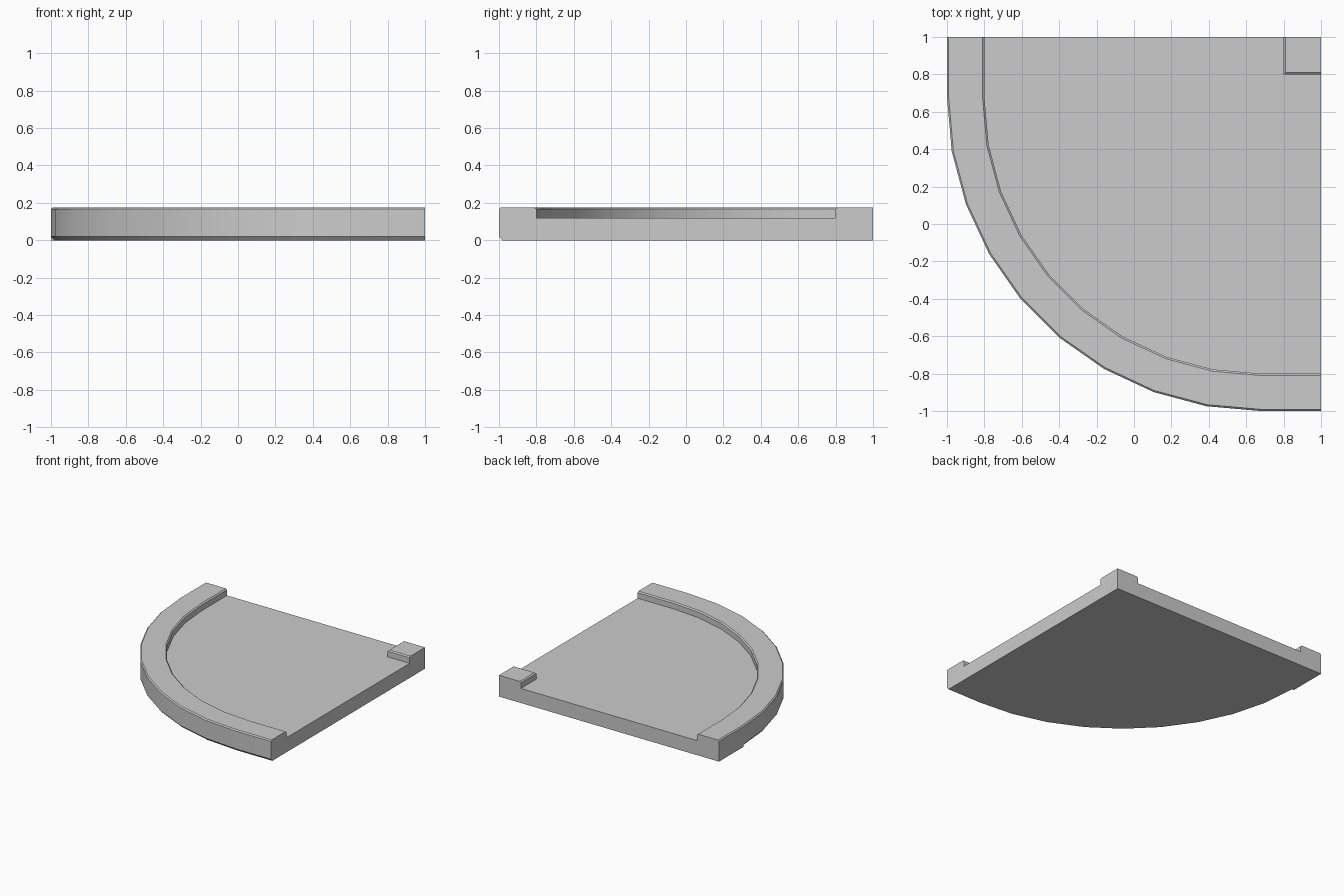
import bpy, bmesh, math

if "Cube" in bpy.data.objects:
    bpy.data.objects.remove(bpy.data.objects["Cube"])

C, R = 0.68, 1.68          # arc centre (C, C) and outer radius
FLOOR, TOP = 0.12, 0.175
CH = 0.009                 # small edge chamfer


def finish(bm, name):
    bmesh.ops.remove_doubles(bm, verts=bm.verts[:], dist=1e-5)
    bmesh.ops.dissolve_degenerate(bm, dist=1e-5, edges=bm.edges[:])
    bmesh.ops.recalc_face_normals(bm, faces=bm.faces[:])
    me = bpy.data.meshes.new(name)
    bm.to_mesh(me)
    bm.free()
    ob = bpy.data.objects.new(name, me)
    bpy.context.collection.objects.link(ob)
    bpy.ops.object.select_all(action='DESELECT')
    ob.select_set(True)
    bpy.context.view_layer.objects.active = ob
    bpy.ops.object.shade_smooth_by_angle(angle=math.radians(30))
    return ob


def station(kind, angle, bottom):
    """Rim section at one point of the outline, from bottom to floor."""
    prof = [(bottom, 0), (0, 0.02), (0, TOP - CH), (CH, TOP),
            (0.19, TOP), (0.2, TOP - CH), (0.2, FLOOR)]
    if kind == 'left':
        return [(-1 + i, 1, z) for i, z in prof]
    if kind == 'front':
        return [(1, -1 + i, z) for i, z in prof]
    a = math.radians(angle)
    return [(C + (R - i) * math.cos(a), C + (R - i) * math.sin(a), z) for i, z in prof]


# tray: floor, raised curved rim, flat underside
sections = [station('left', 0, 0), station('arc', 180, 0)]
sections += [station('arc', 180 + 10 * k, 0.018) for k in range(10)]
sections += [station('front', 0, 0.018)]
bm = bmesh.new()
rows = [[bm.verts.new(p) for p in s] for s in sections]
for a, b in zip(rows, rows[1:]):
    for j in range(len(a) - 1):
        bm.faces.new((a[j], b[j], b[j + 1], a[j + 1]))
low = bm.verts.new((1, 1, 0))
high = bm.verts.new((1, 1, FLOOR))
bm.faces.new([r[0] for r in rows] + [low])
bm.faces.new([r[-1] for r in rows] + [high])
bm.faces.new(rows[0] + [high, low])
bm.faces.new(rows[-1] + [high, low])
finish(bm, "curved_tray")

# raised square block in the back right corner
bm = bmesh.new()
levels = [(0.8, FLOOR), (0.8, TOP - CH), (0.81, TOP)]
rings = [[bm.verts.new(p) for p in ((e, e, z), (1, e, z), (1, 1, z), (e, 1, z))]
         for e, z in levels]
for a, b in zip(rings, rings[1:]):
    for j in range(4):
        k = (j + 1) % 4
        bm.faces.new((a[j], a[k], b[k], b[j]))
bm.faces.new(rings[-1])
finish(bm, "corner_block")
